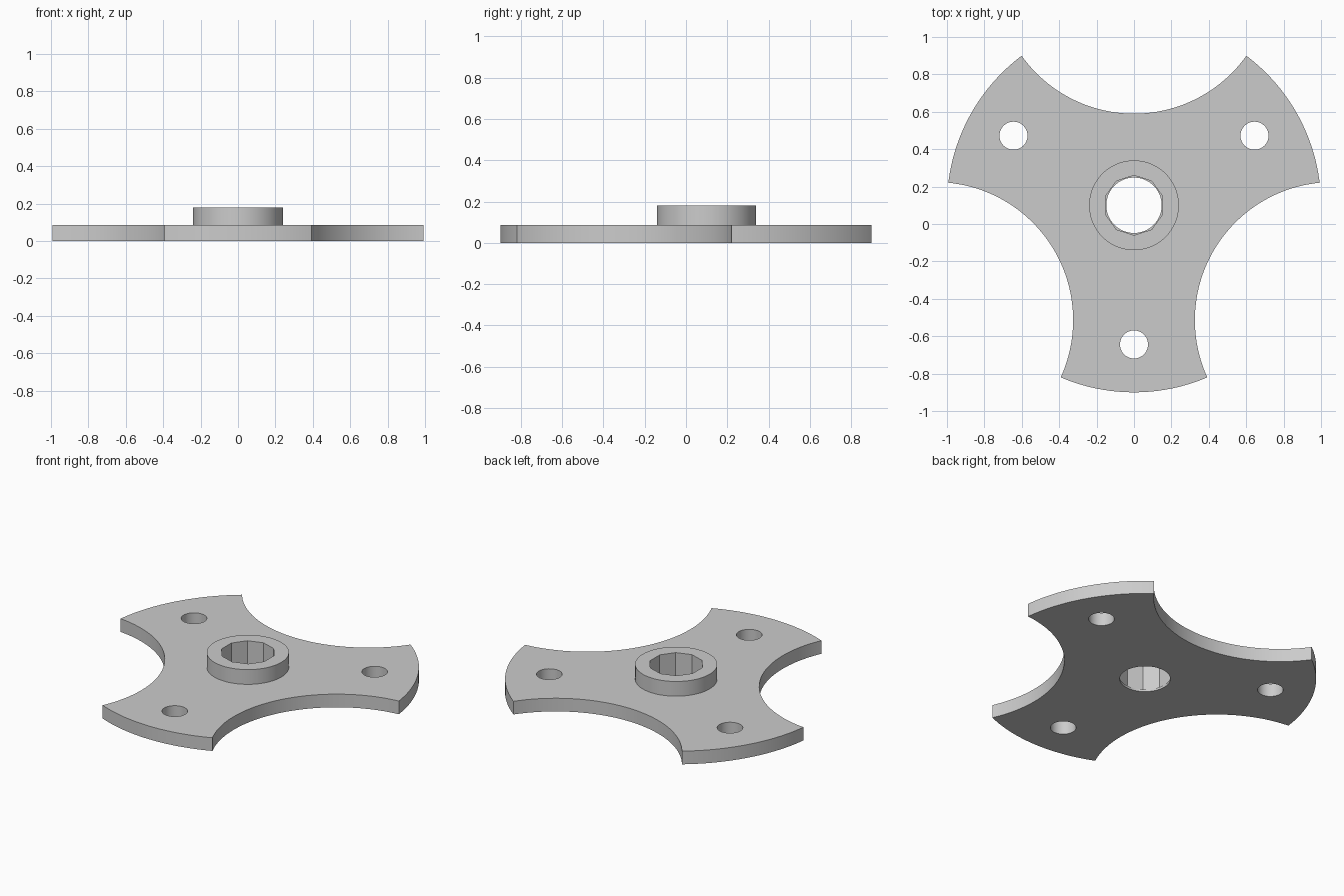
import bpy
from math import radians, cos, sin

cube = bpy.data.objects.get("Cube")
if cube:
    bpy.data.objects.remove(cube, do_unlink=True)

CENTER_Y = 0.10      # the hub axis sits behind the middle of the bounding box
PLATE_TOP = 0.085
HUB_TOP = 0.18

grey = bpy.data.materials.new("plain grey")
grey.use_nodes = True
colour = (0.6, 0.6, 0.6, 1)
grey.diffuse_color = colour
grey.node_tree.nodes["Principled BSDF"].inputs["Base Color"].default_value = colour


def cylinder(name, radius, bottom, top, sides=96, distance=0, angle=0, turn=0):
    """Upright cylinder placed at a polar position around the hub axis."""
    a = radians(angle)
    bpy.ops.mesh.primitive_cylinder_add(
        vertices=sides, radius=radius, depth=top - bottom,
        location=(distance * cos(a), CENTER_Y + distance * sin(a), (bottom + top) / 2),
        rotation=(0, 0, radians(turn)))
    obj = bpy.context.object
    obj.name = name
    obj.data.materials.append(grey)
    return obj


def combine(target, tool, operation):
    """Apply a boolean and remove the tool object."""
    tool.hide_render = True
    mod = target.modifiers.new(operation.lower(), 'BOOLEAN')
    mod.operation = operation
    mod.solver = 'EXACT'
    mod.object = tool
    bpy.context.view_layer.objects.active = target
    bpy.ops.object.modifier_apply(modifier=mod.name)
    bpy.data.objects.remove(tool, do_unlink=True)


# Round plate with the raised hub
plate = cylinder("three_arm_plate", 1.0, 0, PLATE_TOP, sides=192)
combine(plate, cylinder("hub", 0.24, 0.04, HUB_TOP), 'UNION')

# Scallops between the arms and a bolt hole in each arm
for angle in (90, 210, 330):
    combine(plate, cylinder("scallop_cutter", 0.738, -0.1, 0.3, 192, 1.228, angle), 'DIFFERENCE')
    combine(plate, cylinder("bolt_hole_cutter", 0.075, -0.1, 0.3, 48, 0.744, angle + 180), 'DIFFERENCE')

# Ten-sided bore down to a thin round lip at the underside
combine(plate, cylinder("bore_cutter", 0.16, 0.015, 0.3, 10), 'DIFFERENCE')
combine(plate, cylinder("lip_cutter", 0.148, -0.1, 0.1, 64), 'DIFFERENCE')

# Smooth curved walls, crisp rims and flat bore facets
bpy.ops.object.select_all(action='DESELECT')
plate.select_set(True)
bpy.context.view_layer.objects.active = plate
bpy.ops.object.shade_smooth_by_angle(angle=radians(30))
